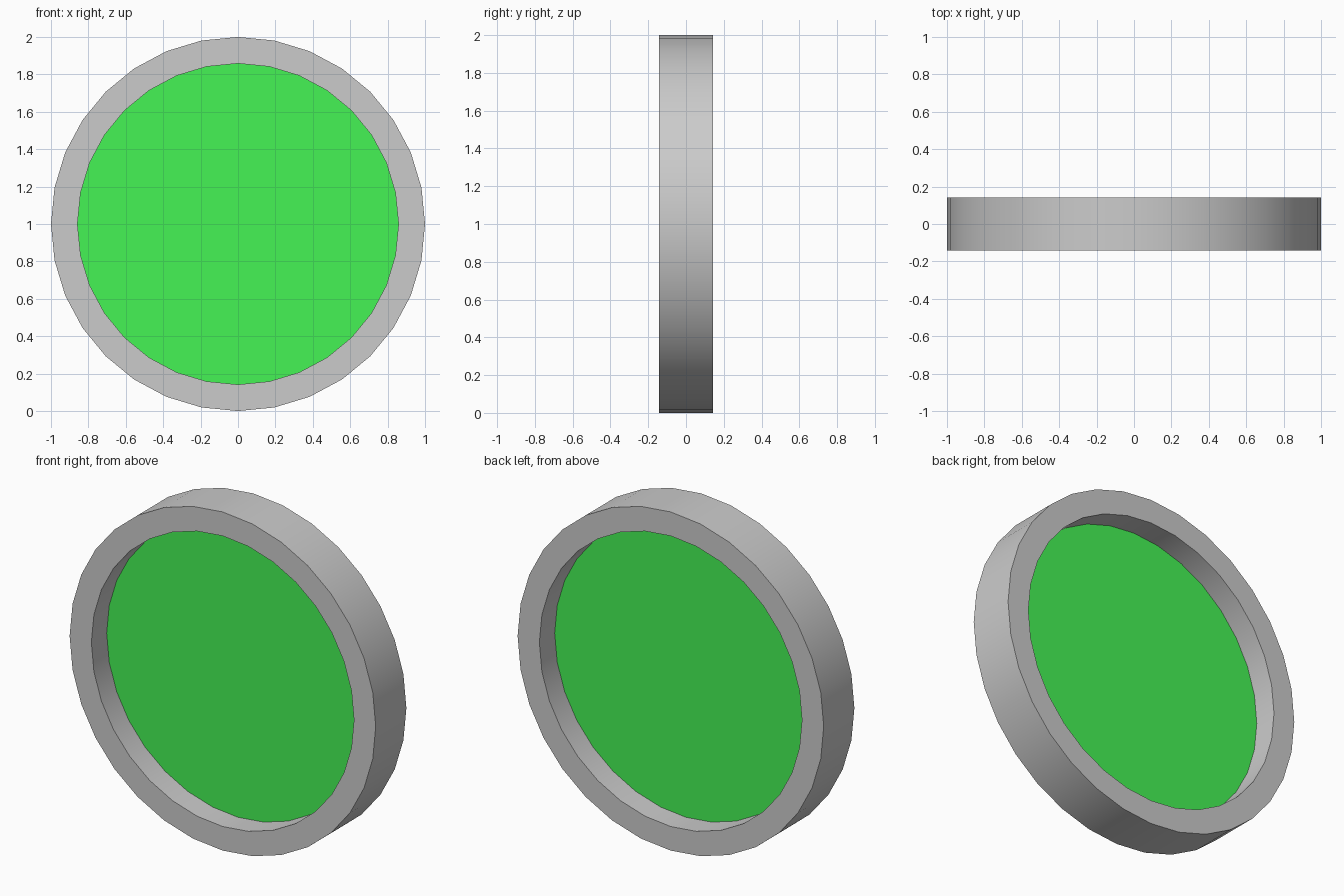
import bpy, bmesh
from math import cos, sin, tau, radians

if "Cube" in bpy.data.objects:
    bpy.data.objects.remove(bpy.data.objects["Cube"])

SIDES = 32
OUTER, INNER, HALF = 1.0, 0.858, 0.143
CENTER_Z = 1.0


def circle(bm, radius, y):
    return [bm.verts.new((radius * cos(tau * i / SIDES), y,
                          CENTER_Z + radius * sin(tau * i / SIDES)))
            for i in range(SIDES)]


def make_object(name, bm):
    bmesh.ops.recalc_face_normals(bm, faces=bm.faces)
    mesh = bpy.data.meshes.new(name)
    bm.to_mesh(mesh)
    bm.free()
    obj = bpy.data.objects.new(name, mesh)
    bpy.context.collection.objects.link(obj)
    return obj


# Rim: rectangular profile swept around the y axis
bm = bmesh.new()
profile = [(OUTER, -HALF), (OUTER, HALF), (INNER, HALF), (INNER, -HALF)]
loops = [circle(bm, r, y) for r, y in profile]
for k in range(4):
    a, b = loops[k], loops[(k + 1) % 4]
    for i in range(SIDES):
        j = (i + 1) % SIDES
        bm.faces.new((a[i], a[j], b[j], b[i]))
rim = make_object("rim", bm)
bpy.context.view_layer.objects.active = rim
rim.select_set(True)
bpy.ops.object.shade_smooth_by_angle(angle=radians(30))

# Panel: thin green disc set halfway through the rim
bm = bmesh.new()
bm.faces.new(circle(bm, INNER, 0.0))
panel = make_object("panel", bm)
green = bpy.data.materials.new("green")
green.diffuse_color = (0.06, 0.9, 0.09, 1.0)
green.use_nodes = True
green.node_tree.nodes["Principled BSDF"].inputs["Base Color"].default_value = green.diffuse_color
panel.data.materials.append(green)
